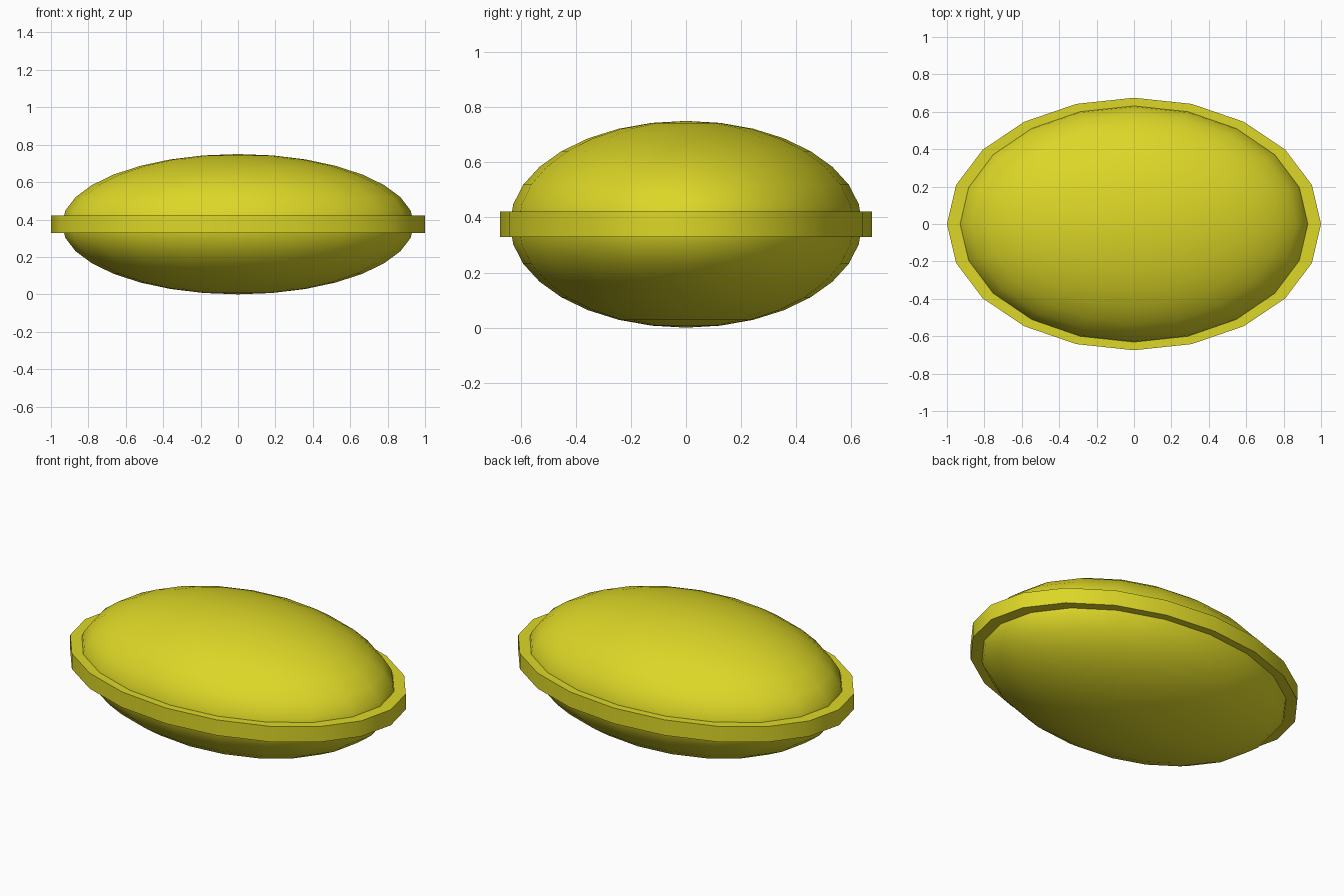
import bpy
import math

if "Cube" in bpy.data.objects:
    bpy.data.objects.remove(bpy.data.objects["Cube"])

CENTRE = (0, 0, 0.375)
SIDES = 20

mat = bpy.data.materials.new("yellow")
mat.diffuse_color = (0.72, 0.68, 0.02, 1)
mat.use_nodes = True
mat.node_tree.nodes["Principled BSDF"].inputs["Base Color"].default_value = mat.diffuse_color


def finish(name, scale):
    """Name, stretch, smooth and colour the active primitive."""
    obj = bpy.context.object
    obj.name = name
    obj.scale = scale
    bpy.ops.object.transform_apply(location=False, rotation=False, scale=True)
    bpy.ops.object.shade_smooth_by_angle(angle=math.radians(30))
    obj.data.materials.append(mat)


# Flattened oval body
bpy.ops.mesh.primitive_uv_sphere_add(segments=SIDES, ring_count=16, radius=1, location=CENTRE)
finish("body", (0.941, 0.639, 0.375))

# Flat band around the middle
bpy.ops.mesh.primitive_cylinder_add(vertices=SIDES, radius=1, depth=2, location=CENTRE)
finish("rim_band", (1.0, 0.675, 0.046))
